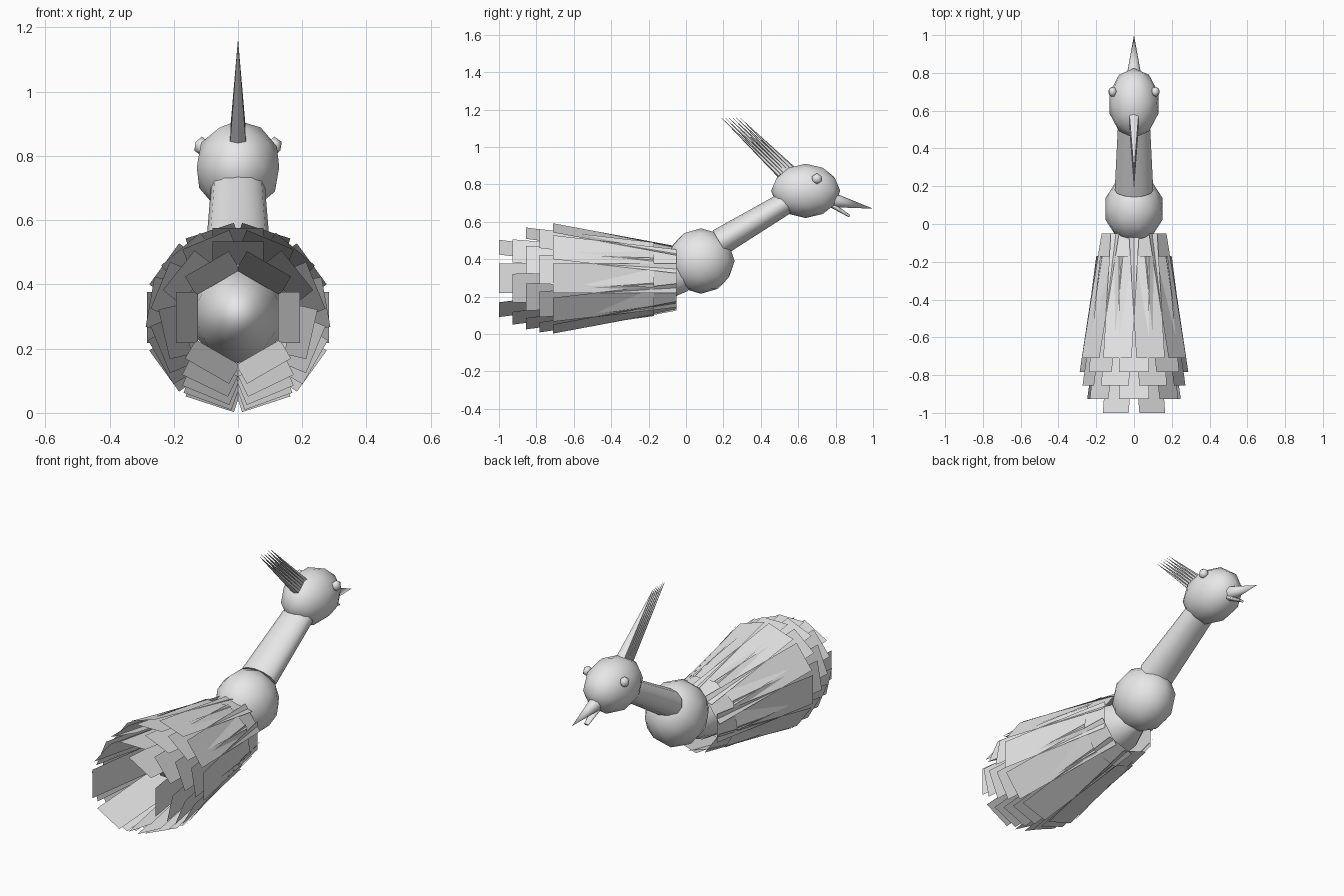
import bpy
import math
from mathutils import Matrix, Vector

if "Cube" in bpy.data.objects:
    bpy.data.objects.remove(bpy.data.objects["Cube"], do_unlink=True)

# One plain grey for the whole bird
grey = bpy.data.materials.new("plain_grey")
grey.use_nodes = True
grey.diffuse_color = (0.8, 0.8, 0.8, 1)
grey.node_tree.nodes["Principled BSDF"].inputs["Base Color"].default_value = (0.8, 0.8, 0.8, 1)


def finish(obj, name, smooth_angle=None):
    obj.name = name
    obj.data.materials.clear()
    obj.data.materials.append(grey)
    if smooth_angle:
        bpy.ops.object.shade_smooth_by_angle(angle=math.radians(smooth_angle))
    return obj


def ball(name, centre, radii, detail=2):
    bpy.ops.mesh.primitive_ico_sphere_add(subdivisions=detail, radius=1, location=centre)
    obj = bpy.context.object
    obj.scale = radii
    return finish(obj, name, 60)


def spike(name, start, end, r1, r2, sides, flatten=1.0):
    """Tapered rod between two points; flatten squashes it across its width."""
    start, end = Vector(start), Vector(end)
    axis = end - start
    bpy.ops.mesh.primitive_cone_add(vertices=sides, radius1=r1, radius2=r2, depth=axis.length)
    obj = bpy.context.object
    z = axis.normalized()
    x = Vector((1, 0, 0))
    y = z.cross(x)
    turn = Matrix((x, y, z)).transposed().to_4x4()
    obj.matrix_world = (Matrix.Translation((start + end) / 2) @ turn
                        @ Matrix.Diagonal((1, flatten, 1, 1)))
    return finish(obj, name, 50)


# Body, rump, head and neck
ball("body", (0, 0.08, 0.39), (0.16, 0.18, 0.175))
ball("rump", (0, -0.30, 0.31), (0.15, 0.38, 0.155))
ball("head", (0, 0.64, 0.765), (0.135, 0.185, 0.145))
spike("neck", (0, 0.18, 0.49), (0, 0.54, 0.705), 0.102, 0.084, 12, 0.72)

# Eyes
for side, label in ((1, "left"), (-1, "right")):
    ball(label + "_eye", (side * 0.113, 0.70, 0.83), (0.026, 0.03, 0.03), 1)

# Beak
spike("upper_beak", (0, 0.79, 0.715), (0, 1.0, 0.67), 0.038, 0, 8)
spike("lower_beak", (0, 0.77, 0.695), (0, 0.875, 0.63), 0.03, 0.014, 8, 0.5)

# Crest: a row of slim spikes swept backwards
for i in range(6):
    t = i / 5
    spike(f"crest_feather_{i + 1}",
          (0, 0.50 + 0.075 * t, 0.85 + 0.03 * t), (0, 0.18 + 0.10 * t, 1.165),
          0.028, 0, 6, 0.5)


# Tail: nested flaring rings of flat feathers, each with a gap at the bottom
def feather_ring(name, count, y0, r0, y1, r1, half=0.079, height=0.297):
    verts, faces = [], []
    for i in range(count):
        a = (i + 0.5) * math.tau / count
        out = Vector((math.sin(a), 0, -math.cos(a)))
        along = Vector((math.cos(a), 0, math.sin(a))) * half
        near = out * r0 + Vector((0, y0, height))
        far = out * r1 + Vector((0, y1, height))
        n = len(verts)
        verts += [near - along, near + along, far + along, far - along]
        faces.append((n, n + 1, n + 2, n + 3))
    mesh = bpy.data.meshes.new(name)
    mesh.from_pydata(verts, [], faces)
    obj = bpy.data.objects.new(name, mesh)
    bpy.context.collection.objects.link(obj)
    return finish(obj, name)


rings = [(-0.53, 0.125, 0.193), (-0.41, 0.165, 0.236), (-0.29, 0.18, 0.262),
         (-0.17, 0.185, 0.278), (-0.05, 0.155, 0.284)]
for i, (y0, r0, r1) in enumerate(rings):
    feather_ring(f"tail_feathers_{i + 1}", 6 + i, y0, r0, -1.0 + 0.0725 * i, r1)
